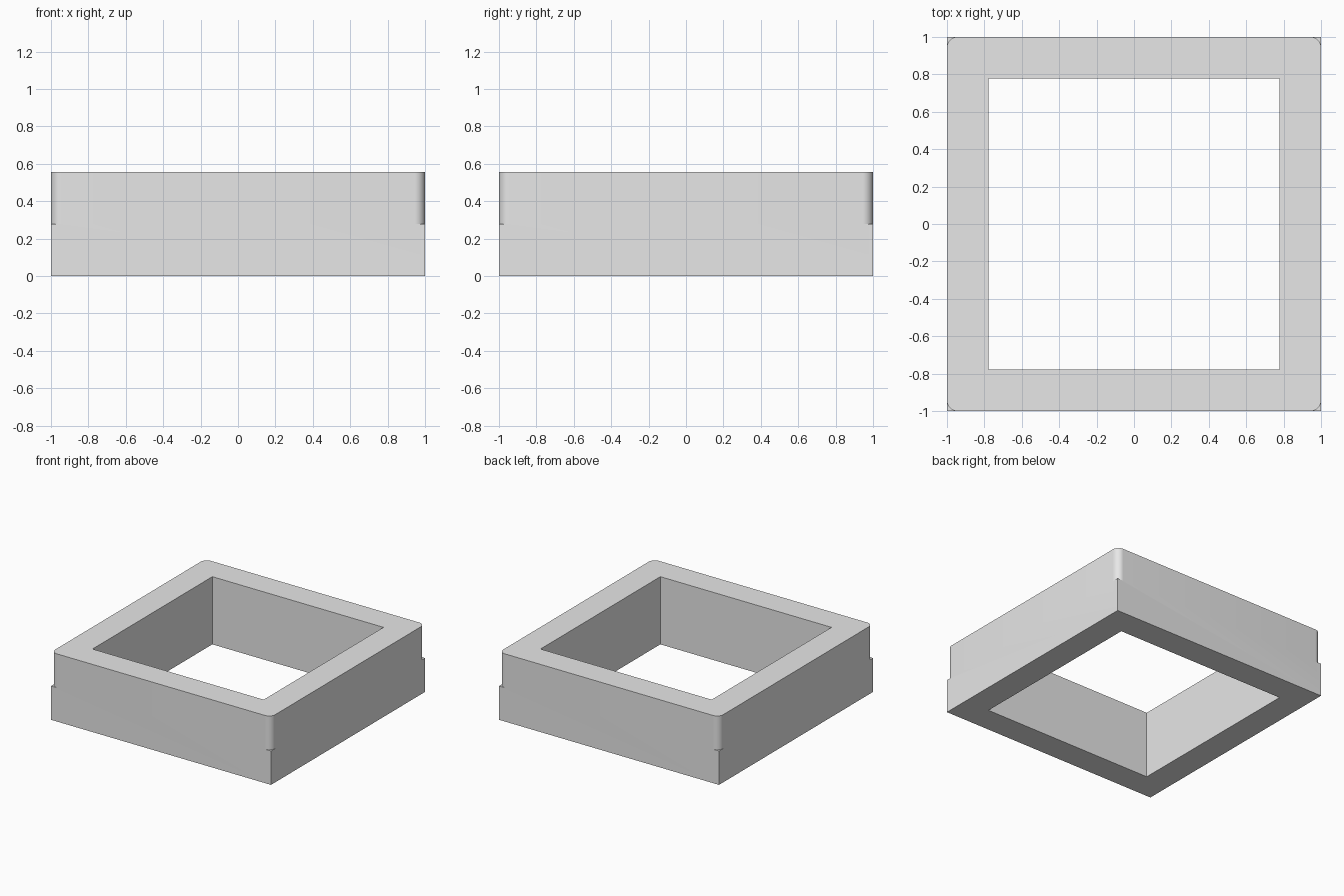
import bpy
import math

cube = bpy.data.objects.get("Cube")
if cube:
    bpy.data.objects.remove(cube, do_unlink=True)

OUTER, INNER = 1.0, 0.778
STEP, HEIGHT = 0.278, 0.556
RADIUS, SEGMENTS = 0.056, 12

grey = bpy.data.materials.new("light grey")
grey.use_nodes = True
colour = (0.8, 0.8, 0.8, 1)
grey.diffuse_color = colour
grey.node_tree.nodes["Principled BSDF"].inputs["Base Color"].default_value = colour


def corner_loop(radius):
    """Square outline, with one arc of equal point count in every corner."""
    centre = OUTER - radius
    points = []
    for corner in range(4):
        mid = math.radians(45 + 90 * corner)
        cx = math.copysign(centre, math.cos(mid))
        cy = math.copysign(centre, math.sin(mid))
        for i in range(SEGMENTS + 1):
            a = math.radians(90 * (corner + i / SEGMENTS))
            points.append((cx + radius * math.cos(a), cy + radius * math.sin(a)))
    return points


square = [(1, 1), (-1, 1), (-1, -1), (1, -1)]
sharp = [(x * OUTER, y * OUTER) for x, y in square]
hole = [(x * INNER, y * INNER) for x, y in square]
rounded = corner_loop(RADIUS)
n = SEGMENTS + 1
count = len(rounded)

verts = []


def add_loop(points, z):
    start = len(verts)
    verts.extend((x, y, z) for x, y in points)
    return [start + i for i in range(len(points))]


base = add_loop(sharp, 0)
ledge = add_loop(sharp, STEP)
arc_low = add_loop(rounded, STEP)
arc_top = add_loop(rounded, HEIGHT)
hole_low = add_loop(hole, 0)
hole_top = add_loop(hole, HEIGHT)

faces = []
for c in range(4):
    d = (c + 1) % 4
    low, top = arc_low[c * n:(c + 1) * n], arc_top[c * n:(c + 1) * n]
    next_low, next_top = arc_low[d * n], arc_top[d * n]
    # Flat outer wall, from the sharp base up past the rounded corners
    faces.append([base[c], base[d], ledge[d], next_low,
                  next_top, top[-1], low[-1], ledge[c]])
    # Rounded corner wall and the small ledge under it
    for i in range(SEGMENTS):
        faces.append([low[i], low[i + 1], top[i + 1], top[i]])
    faces.append([ledge[c]] + low[::-1])
    # Rim, underside and hole wall
    half = SEGMENTS // 2
    faces.append(top[half:] + arc_top[d * n:d * n + half + 1]
                 + [hole_top[d], hole_top[c]])
    faces.append([base[d], base[c], hole_low[c], hole_low[d]])
    faces.append([hole_low[d], hole_low[c], hole_top[c], hole_top[d]])

mesh = bpy.data.meshes.new("square_frame")
mesh.from_pydata(verts, [], faces)
mesh.materials.append(grey)

# Consistent outward normals
import bmesh
bm = bmesh.new()
bm.from_mesh(mesh)
bmesh.ops.recalc_face_normals(bm, faces=bm.faces)
bm.to_mesh(mesh)
bm.free()

frame = bpy.data.objects.new("square_frame", mesh)
bpy.context.collection.objects.link(frame)
bpy.ops.object.select_all(action='DESELECT')
frame.select_set(True)
bpy.context.view_layer.objects.active = frame
bpy.ops.object.shade_smooth_by_angle(angle=math.radians(30))
